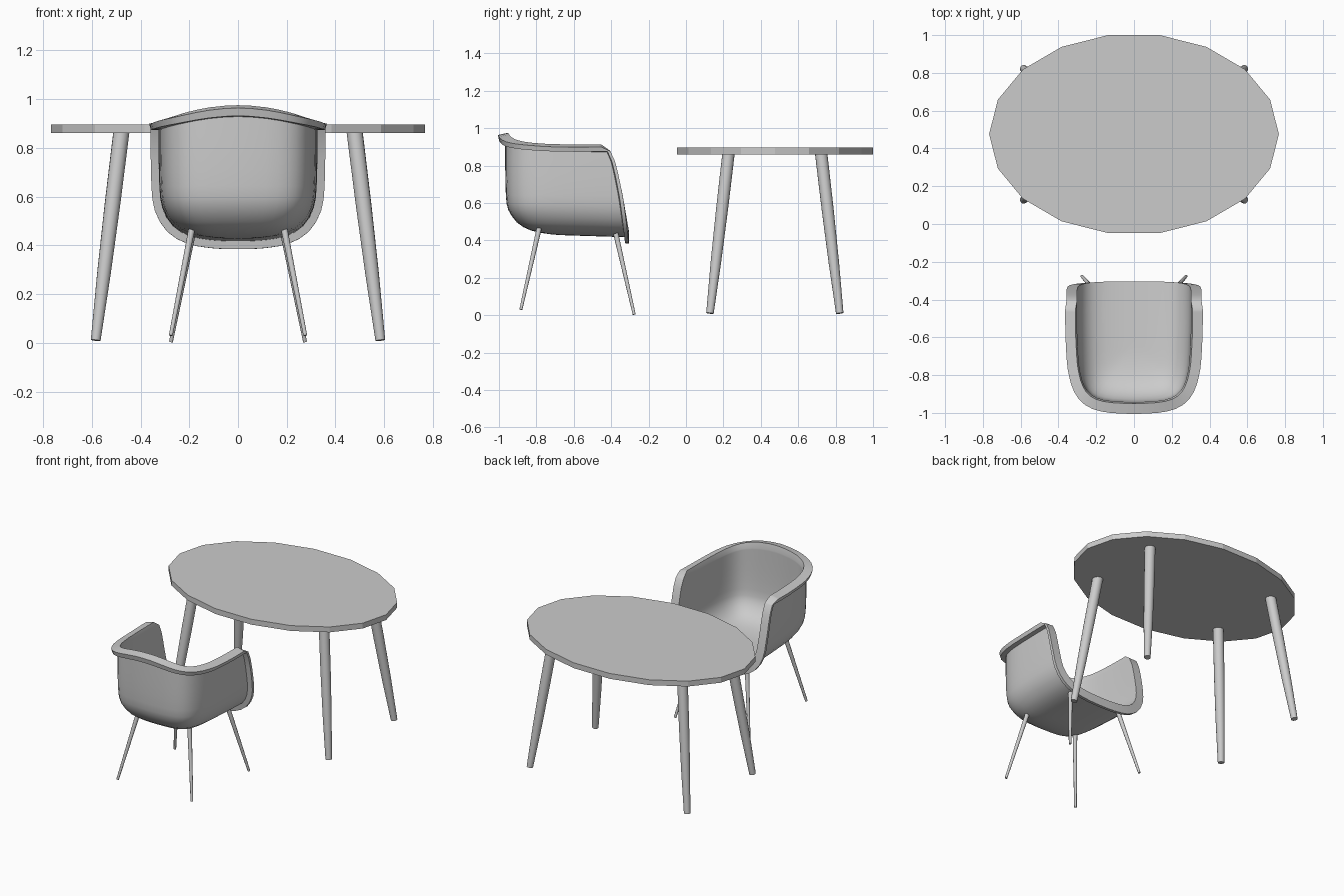
import bpy, bmesh, math
from mathutils import Vector

if "Cube" in bpy.data.objects:
    bpy.data.objects.remove(bpy.data.objects["Cube"])


def finish(bm, name, angle=None):
    me = bpy.data.meshes.new(name)
    bm.to_mesh(me)
    bm.free()
    ob = bpy.data.objects.new(name, me)
    bpy.context.collection.objects.link(ob)
    if angle:
        smooth(ob, angle)
    return ob


def select(ob):
    bpy.ops.object.select_all(action='DESELECT')
    ob.select_set(True)
    bpy.context.view_layer.objects.active = ob


def smooth(ob, angle):
    select(ob)
    bpy.ops.object.shade_smooth_by_angle(angle=math.radians(angle))


def leg(name, top, foot, rings, sides):
    """Round tapered leg; rings are (fraction from top, radius)."""
    top, foot = Vector(top), Vector(foot)
    rot = (foot - top).to_track_quat('Z', 'Y')
    bm = bmesh.new()
    loops = []
    for f, r in rings:
        c = top.lerp(foot, f)
        loops.append([bm.verts.new(c + rot @ Vector((r * math.cos(a), r * math.sin(a), 0)))
                      for a in (2 * math.pi * i / sides for i in range(sides))])
    for a, b in zip(loops, loops[1:]):
        for i in range(sides):
            j = (i + 1) % sides
            bm.faces.new((a[i], a[j], b[j], b[i]))
    bm.faces.new(loops[0])
    bm.faces.new(loops[-1])
    bmesh.ops.recalc_face_normals(bm, faces=bm.faces)
    return finish(bm, name, 40)


def spline(pts, t):
    """Catmull-Rom point at parameter t."""
    n = len(pts) - 1
    i = min(int(t), n - 1)
    f = t - i
    p = [Vector(pts[max(0, min(n, i + k))]) for k in (-1, 0, 1, 2)]
    return 0.5 * (2 * p[1] + (p[2] - p[0]) * f + (2 * p[0] - 5 * p[1] + 4 * p[2] - p[3]) * f ** 2
                  + (3 * p[1] - p[0] - 3 * p[2] + p[3]) * f ** 3)


def interp(table, x):
    for (x0, y0), (x1, y1) in zip(table, table[1:]):
        if x <= x1:
            return y0 + (y1 - y0) * max(0, x - x0) / (x1 - x0)
    return table[-1][1]


# Table top: 18-sided oval slab
bm = bmesh.new()
ring = [bm.verts.new((0.767 * math.cos(a), 0.476 + 0.533 * math.sin(a), 0.86))
        for a in (math.radians(20 * i) for i in range(18))]
face = bm.faces.new(ring)
up = bmesh.ops.extrude_face_region(bm, geom=[face])
bmesh.ops.translate(bm, vec=(0, 0, 0.036), verts=[v for v in up['geom'] if isinstance(v, bmesh.types.BMVert)])
bmesh.ops.recalc_face_normals(bm, faces=bm.faces)
finish(bm, "table_top")

# Legs of table and chair, mirrored left and right
for side, sx in (("left", -1), ("right", 1)):
    for end, y0, y1 in (("front", 0.228, 0.128), ("back", 0.722, 0.822)):
        leg(f"table_{end}_{side}_leg", (sx * 0.478, y0, 0.87), (sx * 0.584, y1, 0.01),
            [(0, 0.033), (0.35, 0.032), (0.68, 0.028), (1, 0.02)], 16)
    for end, top, foot in (("rear", (0.19, -0.785, 0.465), (0.276, -0.883, 0.03)),
                           ("front", (0.19, -0.375, 0.435), (0.275, -0.277, 0.004))):
        leg(f"chair_{end}_{side}_leg", (sx * top[0], *top[1:]), (sx * foot[0], *foot[1:]),
            [(0, 0.014), (1, 0.008)], 12)

# Chair shell: half plan of the wall, wall-to-seat profile, sloped arm fronts
plan = [(.302, -.3), (.302, -.45), (.298, -.6), (.29, -.74), (.27, -.84), (.225, -.905), (.14, -.935), (0, -.943)]
profile = [(1.025, .9), (1, .87), (1, .863), (1, .75), (.99, .64), (.955, .56), (.83, .495),
           (.63, .46), (.4, .446), (.2, .441), (0, .44)]
arm_front = [(.42, -.30), (.65, -.34), (.8, -.372), (.86, -.393), (.89, -.415), (.905, -.44), (.92, -.465)]
us = [0, .2, .24, .6] + [1 + i * 0.4 for i in range(16)]
vs = [0, 1, 2] + [2 + i * 0.5 for i in range(1, 17)]
bm = bmesh.new()
grid, lip = [], set()
for i, u in enumerate(us):
    px, py = spline(plan, u)
    px = 0 if i == len(us) - 1 else px
    s = (-0.3 - py) / 0.643
    yc = py + 0.321 * s * s
    rim = 0.912 + 0.063 * (1 - min(1, px / 0.302) ** 2)
    row = []
    for j, v in enumerate(vs):
        rho, z = spline(profile, v) if v > 2 else profile[v]
        rho = 0 if j == len(vs) - 1 else rho
        if z > 0.62:
            z = 0.62 + (z - 0.62) / 0.28 * (rim - 0.62)
        y = yc + rho * (py - yc)
        if z < 0.62:
            z += 0.02 * (-0.3 - y) / 0.643 * min(1, (0.62 - z) / 0.1)
        y += (interp(arm_front, z) + 0.3) * max(0, min(1, (y + 0.8) / 0.5))
        vert = bm.verts.new((rho * px, y, z))
        row.append(vert)
        if i < 2 or j < 2:
            lip.add(i * len(vs) + j)
    grid.append(row)
for a, b in zip(grid, grid[1:]):
    for j in range(len(vs) - 1):
        bm.faces.new((a[j], a[j + 1], b[j + 1], b[j]))
bm.normal_update()
bm.faces.ensure_lookup_table()
if bm.faces[len(vs) - 2].normal.z < 0:
    bmesh.ops.reverse_faces(bm, faces=bm.faces)
shell = finish(bm, "chair_shell")

# Thin shell with a thicker outward lip along its edge
group = shell.vertex_groups.new(name="lip")
for k in range(len(shell.data.vertices)):
    group.add([k], 1.0 if k in lip else 0.42, 'REPLACE')
mirror = shell.modifiers.new("mirror", 'MIRROR')
mirror.merge_threshold = 0.0005
solid = shell.modifiers.new("thickness", 'SOLIDIFY')
solid.thickness = 0.056
solid.offset = -1
solid.vertex_group = "lip"
select(shell)
bpy.ops.object.convert(target='MESH')
smooth(shell, 40)
